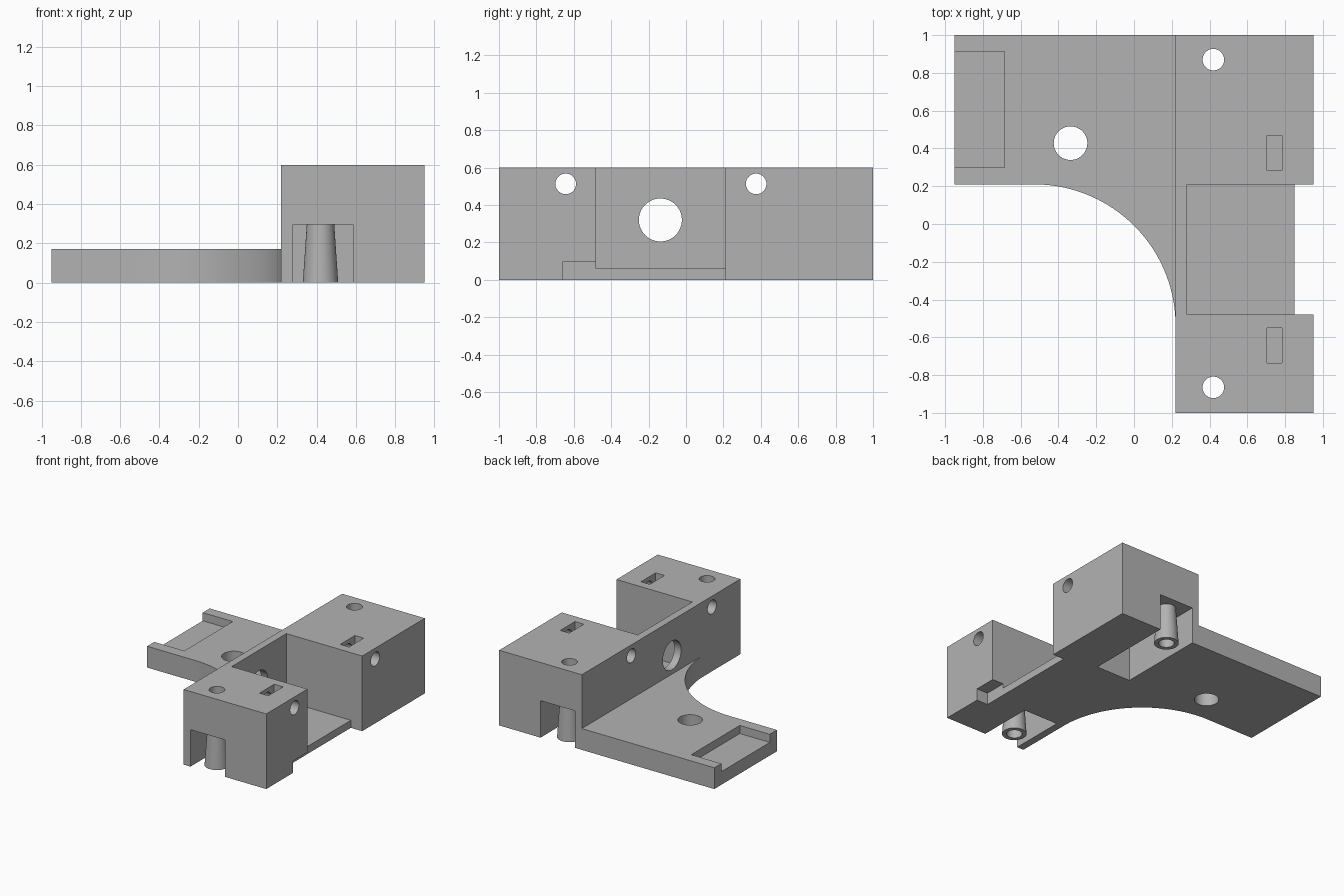
import bpy
import bmesh
import math
from mathutils import Matrix, Vector

if "Cube" in bpy.data.objects:
    bpy.data.objects.remove(bpy.data.objects["Cube"], do_unlink=True)

grey = bpy.data.materials.new("matte_grey")
grey.use_nodes = True
COLOUR = (0.45, 0.45, 0.45, 1)
grey.diffuse_color = COLOUR
grey.node_tree.nodes["Principled BSDF"].inputs["Base Color"].default_value = COLOUR


def add_object(name, bm):
    bmesh.ops.recalc_face_normals(bm, faces=bm.faces)
    mesh = bpy.data.meshes.new(name)
    bm.to_mesh(mesh)
    bm.free()
    mesh.materials.append(grey)
    ob = bpy.data.objects.new(name, mesh)
    bpy.context.collection.objects.link(ob)
    return ob


def box(name, x, y, z):
    bm = bmesh.new()
    bmesh.ops.create_cube(bm, size=1)
    for v in bm.verts:
        v.co = Vector([a + (b - a) * (c + 0.5) for (a, b), c in zip((x, y, z), v.co)])
    return add_object(name, bm)


def cylinder(name, centre, r_low, r_high, length, axis="z"):
    bm = bmesh.new()
    turn = Matrix.Rotation(math.pi / 2, 4, "Y") if axis == "x" else Matrix()
    bmesh.ops.create_cone(bm, cap_ends=True, segments=48, radius1=r_low, radius2=r_high,
                          depth=length, matrix=Matrix.Translation(centre) @ turn)
    return add_object(name, bm)


def combine(target, tool, operation):
    mod = target.modifiers.new(operation, "BOOLEAN")
    mod.operation = operation
    mod.solver = "EXACT"
    mod.object = tool
    bpy.context.view_layer.objects.active = target
    bpy.ops.object.modifier_apply(modifier=mod.name)
    bpy.data.objects.remove(tool, do_unlink=True)


def cut(tool):
    combine(bracket, tool, "DIFFERENCE")


# Tall block
bracket = box("mounting_bracket", (0.22, 0.95), (-1, 1), (0, 0.6))

# Side plate with a concave quarter-round edge
CORNER, RADIUS, STEPS = -0.53, 0.74, 40
outline = [(0.25, CORNER), (0.25, 1), (-0.95, 1), (-0.95, CORNER + RADIUS)]
for i in range(STEPS + 1):
    a = math.pi / 2 * (1 - i / STEPS)
    outline.append((CORNER + RADIUS * math.cos(a) + 0.01 * i / STEPS,
                    CORNER + RADIUS * math.sin(a)))
bm = bmesh.new()
base = bm.faces.new([bm.verts.new((x, y, 0)) for x, y in outline])
top = bmesh.ops.extrude_face_region(bm, geom=[base])["geom"]
bmesh.ops.translate(bm, vec=(0, 0, 0.17),
                    verts=[g for g in top if isinstance(g, bmesh.types.BMVert)])
combine(bracket, add_object("side_plate", bm), "UNION")

# Central bay, its open edge and the small corner notch
cut(box("bay_cutter", (0.28, 1.2), (-0.48, 0.21), (0.06, 1)))
cut(box("bay_edge_cutter", (0.85, 1.2), (-0.48, 0.21), (-0.2, 1)))
cut(box("notch_cutter", (0.85, 1.2), (-0.66, -0.47), (-0.2, 0.095)))

# End pockets underneath, each with a tapered drilled post
for y_in, y_out, y_post in ((-0.55, -1.2, -0.865), (0.28, 1.2, 0.87)):
    cut(box("pocket_cutter", (0.28, 0.585), sorted((y_in, y_out)), (-0.2, 0.295)))
    post = cylinder("screw_post", (0.42, y_post, 0.155), 0.09, 0.069, 0.31)
    combine(bracket, post, "UNION")
    cut(cylinder("post_drill", (0.42, y_post, 0.3), 0.057, 0.057, 1))

# Cross holes with nut slots above them
for y in (-0.643, 0.375):
    cut(cylinder("cross_drill", (0.6, y, 0.513), 0.055, 0.055, 1.2, "x"))
    cut(box("nut_slot_cutter", (0.705, 0.783), (y - 0.093, y + 0.093), (0.42, 1)))

# Large wall hole, plate hole and shallow plate recess
cut(cylinder("wall_drill", (0.25, -0.137, 0.32), 0.115, 0.115, 0.3, "x"))
cut(cylinder("plate_drill", (-0.336, 0.428, 0.1), 0.089, 0.089, 0.6))
cut(box("recess_cutter", (-1.2, -0.685), (0.3, 0.912), (0.105, 0.5)))

# Smooth round walls, sharp edges
bpy.ops.object.select_all(action="DESELECT")
bracket.select_set(True)
bpy.context.view_layer.objects.active = bracket
bpy.ops.object.shade_smooth_by_angle(angle=math.radians(30))
